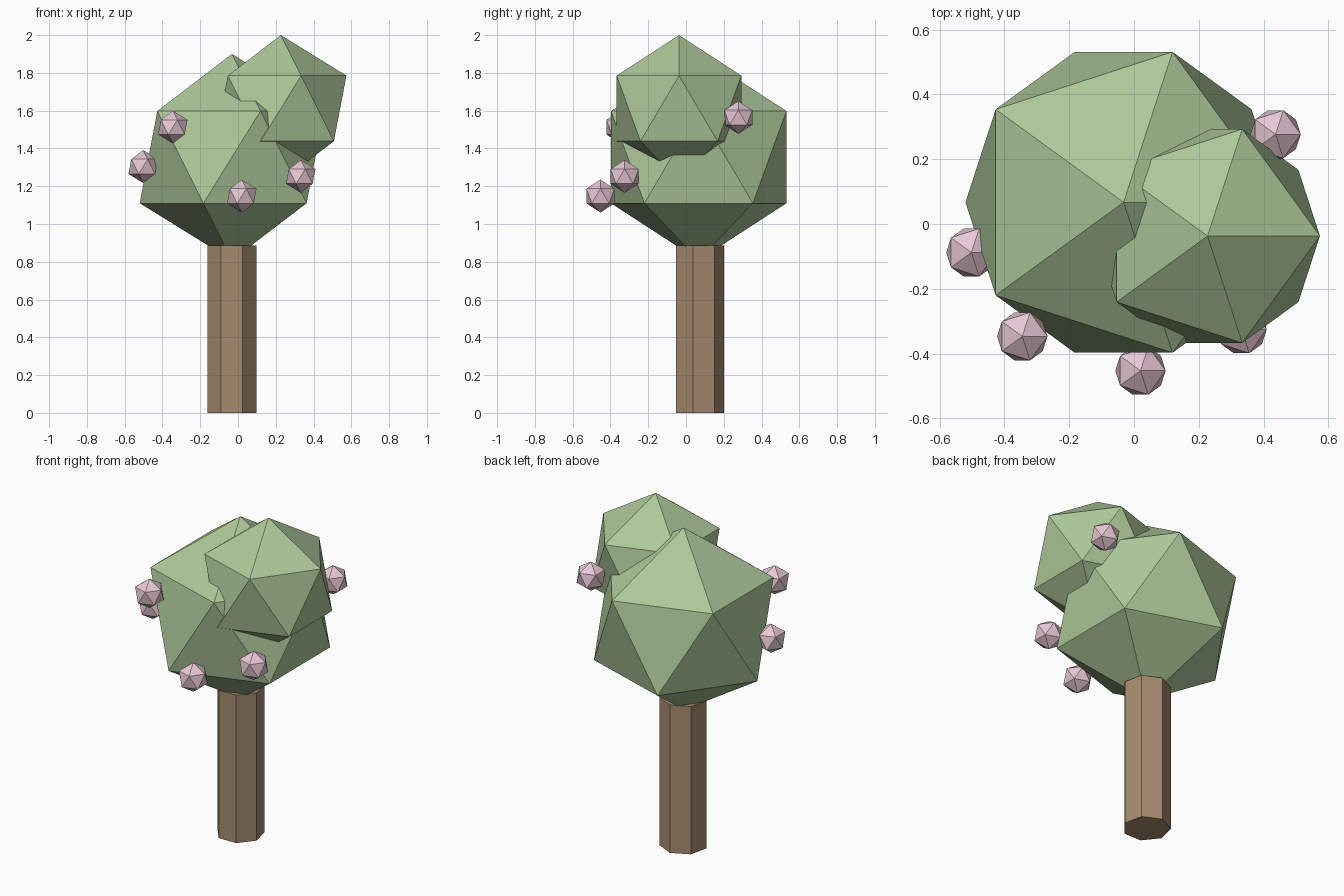
import bpy

if "Cube" in bpy.data.objects:
    bpy.data.objects.remove(bpy.data.objects["Cube"])


def material(name, rgb):
    mat = bpy.data.materials.new(name)
    mat.diffuse_color = (*rgb, 1.0)
    mat.use_nodes = True
    mat.node_tree.nodes["Principled BSDF"].inputs["Base Color"].default_value = mat.diffuse_color
    return mat


def ball(name, radius, centre, mat):
    # Flat-faced twenty-sided ball
    bpy.ops.mesh.primitive_ico_sphere_add(subdivisions=1, radius=radius, location=centre)
    obj = bpy.context.object
    obj.name = name
    obj.data.materials.append(mat)
    return obj


bark = material("bark", (0.38, 0.26, 0.16))
leaf = material("leaf", (0.42, 0.58, 0.32))
blossom = material("blossom", (0.80, 0.58, 0.66))

# Seven-sided trunk, ending just inside the foliage
trunk_height = 0.887
bpy.ops.mesh.primitive_cylinder_add(vertices=7, radius=0.133, depth=trunk_height,
                                    location=(-0.033, 0.067, trunk_height / 2))
trunk = bpy.context.object
trunk.name = "trunk"
trunk.data.materials.append(bark)

# Two overlapping clumps of foliage
ball("large_foliage", 0.546, (-0.032, 0.067, 1.354), leaf)
ball("small_foliage", 0.388, (0.227, -0.037, 1.612), leaf)

# Fruits dotted around the foliage
fruit_centres = [
    (0.02, -0.453, 1.148),
    (-0.345, -0.347, 1.513),
    (-0.502, -0.088, 1.304),
    (0.332, -0.325, 1.252),
    (0.437, 0.277, 1.564),
]
for i, centre in enumerate(fruit_centres, 1):
    ball(f"fruit_{i}", 0.087, centre, blossom)
